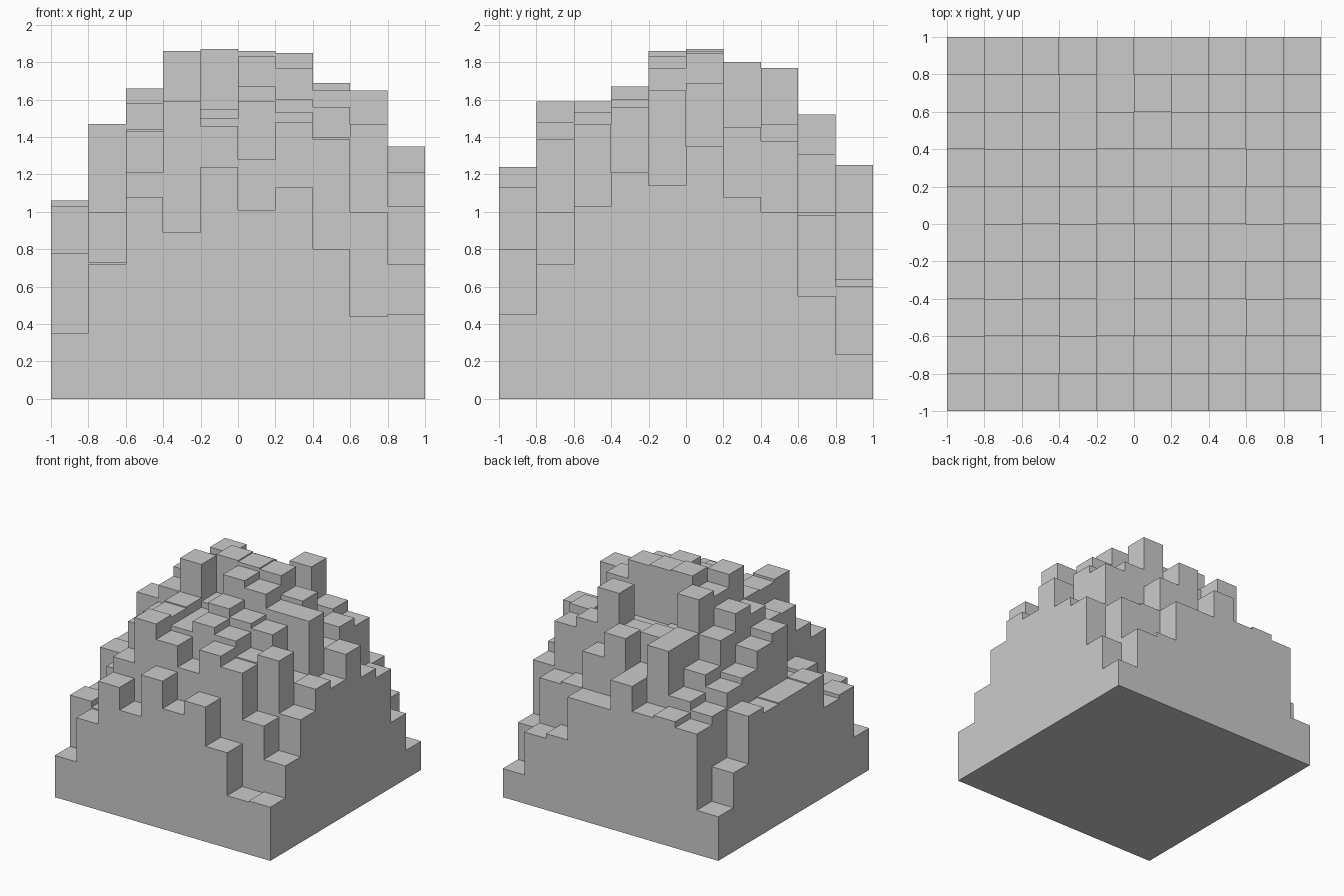
import bpy
import bmesh

default_cube = bpy.data.objects.get("Cube")
if default_cube:
    bpy.data.objects.remove(default_cube, do_unlink=True)

CELL = 0.2

# Column heights in hundredths: one row per step from front to back, left to right along x
HEIGHTS = [
    [35, 72, 108, 89, 124, 101, 113, 80, 44, 45],
    [78, 73, 121, 159, 146, 128, 148, 139, 100, 72],
    [75, 100, 143, 157, 150, 159, 153, 140, 147, 103],
    [103, 97, 144, 158, 150, 167, 160, 156, 120, 121],
    [102, 147, 158, 186, 155, 183, 177, 165, 165, 114],
    [102, 140, 166, 175, 187, 186, 185, 169, 133, 135],
    [101, 125, 151, 180, 142, 140, 140, 138, 145, 108],
    [106, 120, 130, 152, 150, 148, 177, 147, 138, 100],
    [66, 108, 115, 152, 125, 152, 131, 100, 98, 55],
    [37, 101, 106, 104, 125, 100, 100, 64, 60, 24],
]
COUNT = len(HEIGHTS)


def height(column, row):
    """Height of a column, or the ground outside the block."""
    inside = 0 <= column < COUNT and 0 <= row < COUNT
    return HEIGHTS[row][column] / 100 if inside else 0.0


def grid_to_world(step):
    return step * CELL - 1


def add_face(mesh, corners):
    mesh.faces.new([mesh.verts.new(corner) for corner in corners])


def add_wall(mesh, start, end, low, high):
    """Upright quad between two plan points, facing right of start to end."""
    add_face(mesh, [(*start, low), (*end, low), (*end, high), (*start, high)])


# Plain grey stone
stone = bpy.data.materials.new("grey_stone")
stone.use_nodes = True
grey = (0.6, 0.6, 0.6, 1)
stone.diffuse_color = grey
shader = stone.node_tree.nodes["Principled BSDF"]
shader.inputs["Base Color"].default_value = grey
shader.inputs["Roughness"].default_value = 0.9

terrain = bmesh.new()

# Column tops, and walls wherever a column rises above its neighbour
for row in range(COUNT):
    for column in range(COUNT):
        left, right = grid_to_world(column), grid_to_world(column + 1)
        front, back = grid_to_world(row), grid_to_world(row + 1)
        top = height(column, row)
        plan = [(left, front), (right, front), (right, back), (left, back)]
        add_face(terrain, [(*point, top) for point in plan])

        neighbours = [
            height(column, row - 1),
            height(column + 1, row),
            height(column, row + 1),
            height(column - 1, row),
        ]
        for side, neighbour in enumerate(neighbours):
            if top > neighbour:
                end = plan[(side + 1) % len(plan)]
                add_wall(terrain, plan[side], end, neighbour, top)

# Flat underside
add_face(terrain, [(-1, -1, 0), (-1, 1, 0), (1, 1, 0), (1, -1, 0)])

bmesh.ops.remove_doubles(terrain, verts=terrain.verts, dist=0.0001)
mesh = bpy.data.meshes.new("stepped_hill")
terrain.to_mesh(mesh)
terrain.free()
mesh.materials.append(stone)

hill = bpy.data.objects.new("stepped_hill", mesh)
bpy.context.collection.objects.link(hill)
